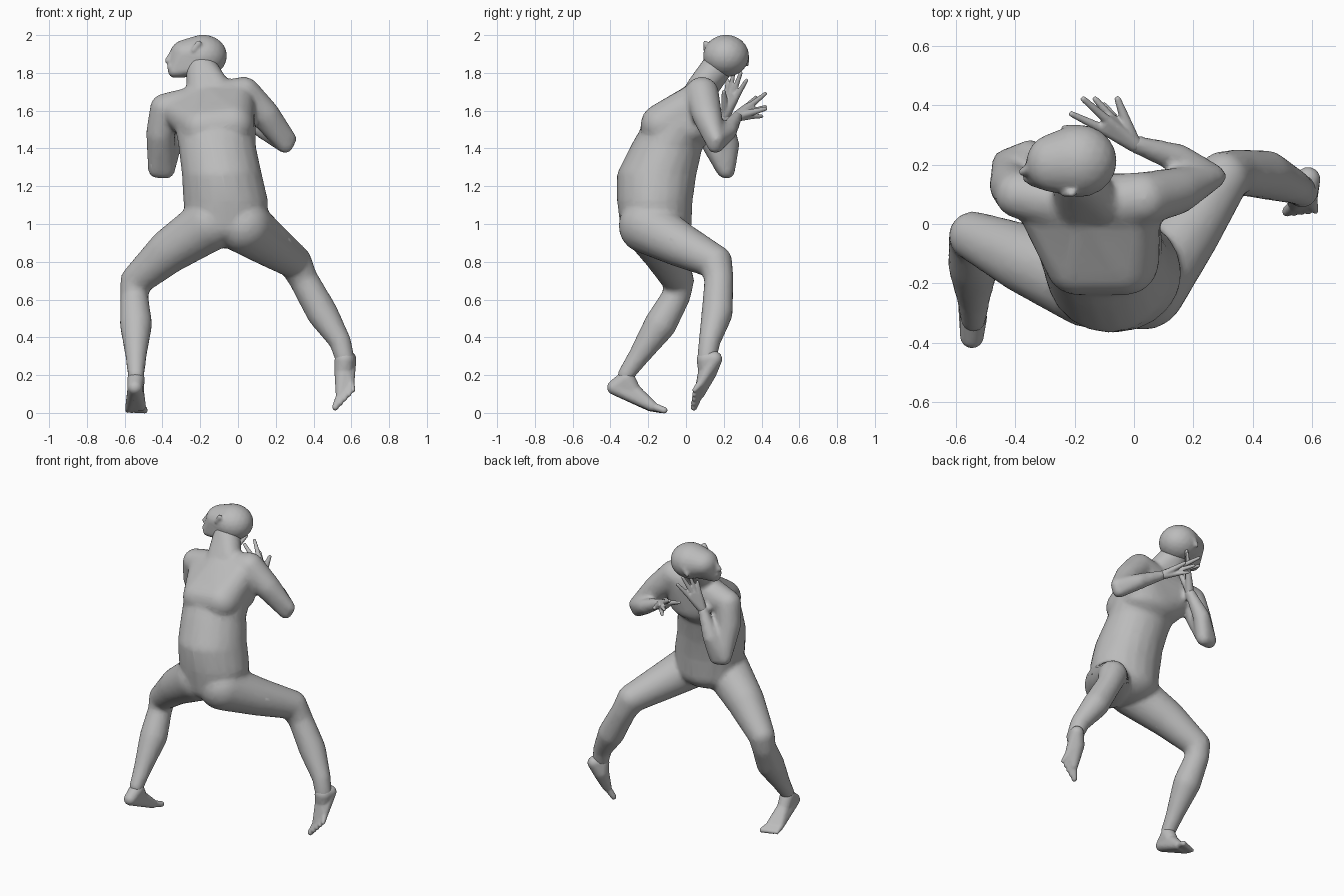
import bpy
import bmesh
from mathutils import Matrix, Vector

default_cube = bpy.data.objects.get("Cube")
if default_cube:
    bpy.data.objects.remove(default_cube, do_unlink=True)

clay = bpy.data.materials.new("clay_grey")
clay.use_nodes = True
clay.diffuse_color = (.5, .5, .5, 1)
clay.node_tree.nodes["Principled BSDF"].inputs["Base Color"].default_value = clay.diffuse_color


def hull(target, balls):
    """Add the convex hull of some ellipsoids (x, y, z, rx[, ry, rz]) to a bmesh."""
    part = bmesh.new()
    for ball in balls:
        radii = ball[3:] if len(ball) == 6 else [ball[3]] * 3
        place = Matrix.Translation(ball[:3]) @ Matrix.Diagonal((*radii, 1))
        bmesh.ops.create_icosphere(part, subdivisions=3, radius=1, matrix=place)
    bmesh.ops.delete(part, geom=part.edges[:] + part.faces[:], context='EDGES_FACES')
    result = bmesh.ops.convex_hull(part, input=part.verts[:])
    inside = [v for v in result["geom_interior"] if isinstance(v, bmesh.types.BMVert)]
    bmesh.ops.delete(part, geom=inside, context='VERTS')
    loose = [v for v in part.verts if not v.link_faces]
    bmesh.ops.delete(part, geom=loose, context='VERTS')
    bmesh.ops.recalc_face_normals(part, faces=part.faces[:])
    mesh = bpy.data.meshes.new("hull_piece")
    part.to_mesh(mesh)
    part.free()
    target.from_mesh(mesh)
    bpy.data.meshes.remove(mesh)


def chain(target, *balls):
    """Join each ellipsoid to the next one."""
    for pair in zip(balls, balls[1:]):
        hull(target, pair)


def finish(name, bm, voxel, rounds, keep):
    """Blend the overlapping masses into one continuous skin."""
    mesh = bpy.data.meshes.new(name)
    bm.to_mesh(mesh)
    bm.free()
    mesh.materials.append(clay)
    obj = bpy.data.objects.new(name, mesh)
    bpy.context.collection.objects.link(obj)
    blend = obj.modifiers.new("blend", 'REMESH')
    blend.mode = 'VOXEL'
    blend.voxel_size = voxel
    blend.use_smooth_shade = True
    soften = obj.modifiers.new("soften", 'SMOOTH')
    soften.factor = .5
    soften.iterations = rounds
    reduce = obj.modifiers.new("reduce", 'DECIMATE')
    reduce.ratio = keep


def ball(point, radius):
    return (*point, radius)


def hand(name, wrist, tips, thumb):
    """Palm fanned from the wrist, with four fingers and a thumb."""
    bm = bmesh.new()
    wrist, thumb = Vector(wrist), Vector(thumb)
    tips = [Vector(t) for t in tips]
    knuckles = [wrist.lerp(t, .52) for t in tips]
    hull(bm, [ball(wrist, .028)] + [ball(k, .017) for k in knuckles])
    for knuckle, tip in zip(knuckles, tips):
        chain(bm, ball(knuckle, .016), ball(tip, .01))
    chain(bm, ball(wrist, .024), ball(wrist.lerp(thumb, .5), .018), ball(thumb, .011))
    finish(name, bm, .005, 2, .4)


def foot(name, ankle, heel, instep, balls, toes):
    """Ankle and heel, an arched instep, and a row of five toes."""
    bm = bmesh.new()
    ball_in, ball_out = map(Vector, balls)
    toe_in, toe_out = map(Vector, toes)
    hull(bm, [ankle, heel, instep])
    hull(bm, [heel, instep, ball(ball_in, .028), ball(ball_out, .022)])
    for i in range(5):
        t = i / 4
        size = .018 - .006 * t
        chain(bm, ball(ball_in.lerp(ball_out, t), .022), ball(toe_in.lerp(toe_out, t), size))
    finish(name, bm, .007, 3, .4)


body = bmesh.new()

# Torso: pelvis, waist, ribs
chain(body,
      (-.06, -.16, 1, .215, .19, .13),
      (-.065, -.165, 1.12, .225, .2, .1),
      (-.085, -.155, 1.26, .212, .21, .1),
      (-.11, -.1, 1.41, .205, .188, .1),
      (-.12, -.04, 1.52, .215, .185, .08))

# Upper back: one broad mass from the shoulder blades up to the shoulders
right_shoulder = (-.385, .1, 1.61, .082)
left_shoulder = (.03, .085, 1.69, .09)
blades = [(-.19, -.13, 1.51, .11), (-.03, -.125, 1.525, .115)]
hull(body, blades + [(-.12, .03, 1.5, .21, .13, .1), (-.33, .09, 1.6, .08),
                     (-.16, .06, 1.65, .1), (0, .08, 1.67, .09)])
chain(body, right_shoulder, (-.16, .06, 1.64, .105), left_shoulder)

# Neck
hull(body, [(-.19, .07, 1.69, .08), (-.11, .07, 1.72, .07), (-.195, .165, 1.83, .083)])

# Arms, bent sharply at broad elbows
right_elbow = [(-.43, .205, 1.29, .047), (-.38, .215, 1.285, .046)]
left_elbow = [(.27, .16, 1.45, .04), (.25, .155, 1.415, .042)]
right_bicep, left_bicep = (-.41, .13, 1.48, .077), (.14, .11, 1.58, .08)
chain(body, right_shoulder, right_bicep)
hull(body, [right_bicep, *right_elbow])
hull(body, right_elbow + [(-.35, .23, 1.42, .053)])
chain(body, (-.35, .23, 1.42, .053), (-.27, .21, 1.58, .03))
chain(body, left_shoulder, left_bicep)
hull(body, [left_bicep, *left_elbow])
hull(body, left_elbow + [(.15, .22, 1.49, .05)])
chain(body, (.15, .22, 1.49, .05), (0, .27, 1.57, .03))

# Legs: thigh, knee, calf, ankle
chain(body, (-.15, -.205, 1, .145), (-.36, -.12, .86, .118), (-.54, -.04, .7, .083),
      (-.55, -.05, .62, .074), (-.54, -.135, .47, .086), (-.54, -.25, .3, .056),
      (-.54, -.32, .2, .044))
chain(body, (.03, -.21, .99, .147), (.17, -.03, .89, .118), (.3, .155, .8, .09),
      (.345, .175, .71, .077), (.445, .165, .53, .083), (.54, .125, .38, .058),
      (.565, .11, .29, .052))
finish("body", body, .014, 5, .3)

# Head, rolled to one side: skull, face, jaw, nose, lips and ears
head = bmesh.new()
skull = (-.185, .212, 1.89, .127, .122, .112)
brow = (-.27, .205, 1.895, .092, .098, .083)
hull(head, [skull, brow])
hull(head, [brow, (-.2, .18, 1.83, .075, .085, .05), (-.335, .17, 1.81, .036, .045, .036)])
chain(head, (-.35, .185, 1.905, .014), (-.372, .175, 1.865, .016))
chain(head, (-.357, .155, 1.83, .018), (-.357, .185, 1.83, .018))
for side, height in ((.103, 1.955), (.322, 1.88)):
    chain(head, (-.21, side, height, .018, .013, .018),
          (-.235, side, height - .035, .012, .012, .014))
finish("head", head, .008, 4, .3)

# Hands raised with spread fingers
hand("right_hand", (-.27, .21, 1.58),
     [(-.16, .32, 1.76), (-.18, .29, 1.8), (-.21, .25, 1.79), (-.24, .22, 1.76)],
     (-.19, .2, 1.7))
hand("left_hand", (0, .27, 1.57),
     [(-.21, .37, 1.67), (-.17, .42, 1.69), (-.13, .42, 1.62), (-.1, .4, 1.57)],
     (-.055, .42, 1.61))

# Feet: one planted, one raised on its toes
foot("right_foot", (-.54, -.315, .18, .046), (-.545, -.378, .135, .04),
     (-.54, -.28, .115, .042),
     [(-.515, -.18, .036), (-.575, -.19, .03)],
     [(-.495, -.115, .014), (-.585, -.14, .011)])
foot("left_foot", (.565, .11, .28, .054), (.585, .15, .285, .042),
     (.56, .115, .22, .05),
     [(.545, .07, .1), (.595, .08, .16)],
     [(.515, .042, .03), (.61, .045, .12)])
